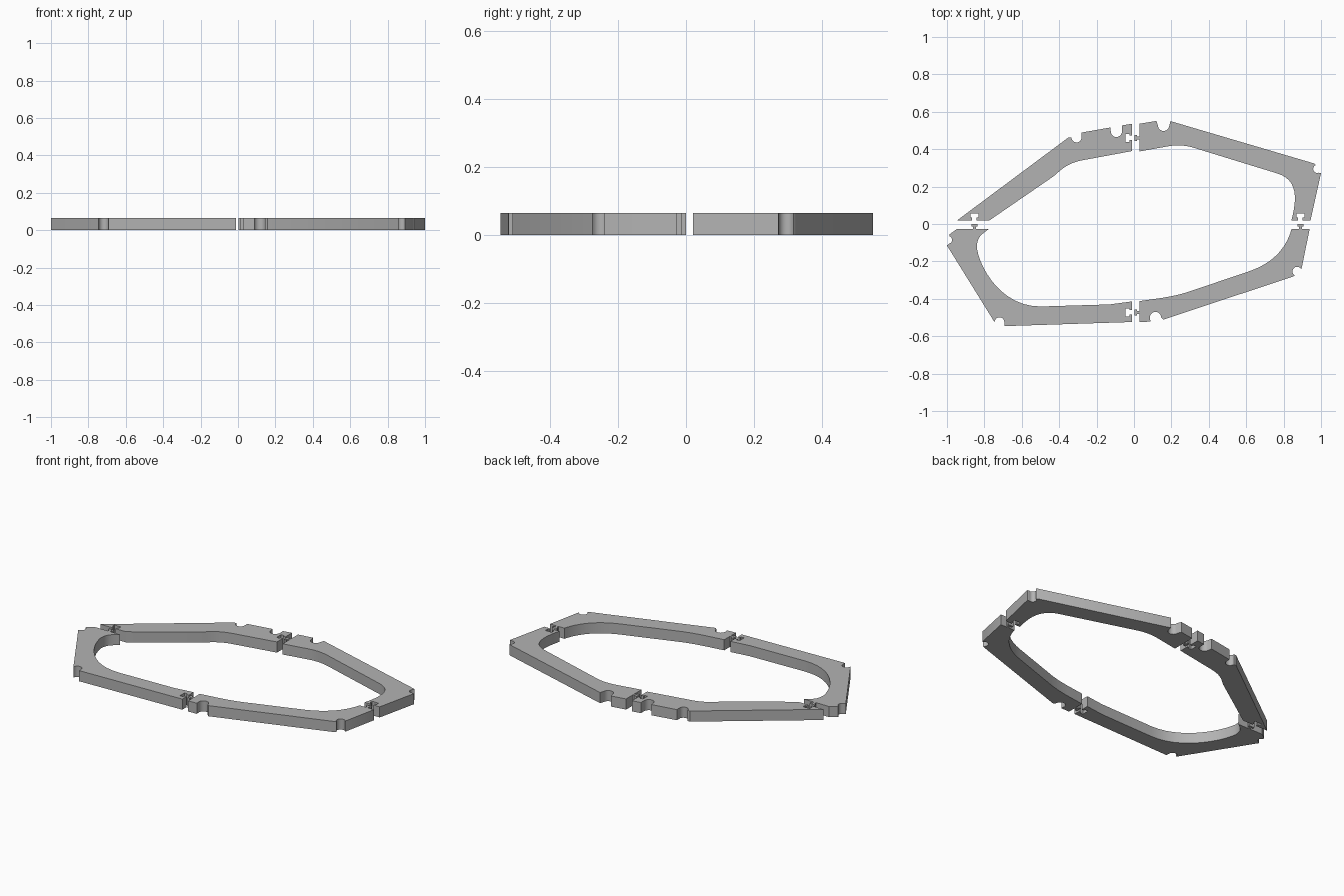
import bpy
import bmesh
from math import cos, sin, radians
from mathutils import Vector

cube = bpy.data.objects.get("Cube")
if cube:
    bpy.data.objects.remove(cube)

HEIGHT = 0.065
BACK_Y, FRONT_Y = 0.02, -0.028      # cut edges at the two side joints
LEFT_X, RIGHT_X = -0.01, 0.03       # cut edges at the back and front joints

grey = bpy.data.materials.new("plain grey")
grey.use_nodes = True
grey.diffuse_color = (0.45, 0.45, 0.45, 1)
grey.node_tree.nodes["Principled BSDF"].inputs["Base Color"].default_value = grey.diffuse_color


def notch(x, y, radius, start, end, steps=10):
    """Round bite taken out of the outer edge, angles in degrees."""
    angles = [radians(start + (end - start) * i / steps) for i in range(steps + 1)]
    return [(x + radius * cos(a), y + radius * sin(a)) for a in angles]


def bend(a, b, c, d, steps=12):
    """Cubic curve for the rounded inner corners."""
    a, b, c, d = map(Vector, (a, b, c, d))
    points = []
    for i in range(steps + 1):
        t = i / steps
        s = 1 - t
        points.append(tuple(a * s**3 + b * 3 * s * s * t + c * 3 * s * t * t + d * t**3))
    return points


def joint(x, y, travel, neck, head, shoulder, depth):
    """T-shaped connector; a positive depth sticks out, a negative one cuts in."""
    along = Vector(travel)
    out = Vector((-along.y, along.x))
    half = [(neck, 0), (neck, shoulder), (head, shoulder), (head, depth)]
    profile = [(-w, d) for w, d in half] + half[::-1]
    return [tuple(Vector((x, y)) + along * w + out * d) for w, d in profile]


def tab(x, y, travel):
    return joint(x, y, travel, 0.007, 0.017, 0.015, 0.028)


def socket(x, y, travel):
    return joint(x, y, travel, 0.012, 0.022, -0.015, -0.036)


def plate(name, outline):
    """Extrude a clockwise outline into a flat frame section."""
    bm = bmesh.new()
    face = bm.faces.new([bm.verts.new((x, y, 0)) for x, y in outline])
    result = bmesh.ops.extrude_face_region(bm, geom=[face])
    top = [v for v in result["geom"] if isinstance(v, bmesh.types.BMVert)]
    bmesh.ops.translate(bm, verts=top, vec=(0, 0, HEIGHT))
    bmesh.ops.recalc_face_normals(bm, faces=bm.faces)
    mesh = bpy.data.meshes.new(name)
    bm.to_mesh(mesh)
    bm.free()
    mesh.materials.append(grey)
    obj = bpy.data.objects.new(name, mesh)
    bpy.context.collection.objects.link(obj)
    bpy.ops.object.select_all(action="DESELECT")
    obj.select_set(True)
    bpy.context.view_layer.objects.active = obj
    bpy.ops.object.shade_smooth_by_angle(angle=radians(30))


UP, DOWN, LEFT, RIGHT = (0, 1), (0, -1), (-1, 0), (1, 0)

# Back section on the -x side: two sockets, two notches
plate("back_right_section", [
    (-0.945, BACK_Y), (-0.35, 0.463),
    *notch(-0.307, 0.463, 0.027, 180, 350),
    (-0.28, 0.489), (-0.127, 0.516),
    *notch(-0.094, 0.495, 0.03, 180, 360),
    (-0.064, 0.527), (LEFT_X, 0.536),
    *socket(LEFT_X, 0.46, DOWN),
    (LEFT_X, 0.39),
    *bend((-0.28, 0.34), (-0.35, 0.325), (-0.38, 0.3), (-0.43, 0.255)),
    (-0.772, BACK_Y),
    *socket(-0.853, BACK_Y, LEFT),
])

# Back section on the +x side: tab and socket
plate("back_left_section", [
    (RIGHT_X, 0.536), (0.12, 0.551),
    *notch(0.158, 0.527, 0.03, 180, 350),
    (0.195, 0.55), (0.965, 0.323),
    *notch(0.98, 0.295, 0.022, 110, 290),
    (1.0, 0.272), (0.944, BACK_Y),
    *socket(0.89, BACK_Y, LEFT),
    *bend((0.842, BACK_Y), (0.87, 0.13), (0.88, 0.235), (0.767, 0.27)),
    *bend((0.318, 0.408), (0.27, 0.423), (0.22, 0.423), (0.174, 0.414)),
    (RIGHT_X, 0.388),
    *tab(RIGHT_X, 0.46, UP),
])

# Front section on the +x side: two tabs
plate("front_left_section", [
    *tab(0.89, FRONT_Y, RIGHT),
    (0.939, FRONT_Y), (0.896, -0.238),
    *notch(0.872, -0.254, 0.025, 30, 240),
    (0.853, -0.28), (0.158, -0.511),
    *notch(0.115, -0.5, 0.03, 0, 180),
    (0.088, -0.522), (RIGHT_X, -0.524),
    *tab(RIGHT_X, -0.473, UP),
    (RIGHT_X, -0.412),
    *bend((0.15, -0.395), (0.21, -0.385), (0.24, -0.378), (0.29, -0.363)),
    *bend((0.612, -0.254), (0.76, -0.205), (0.82, -0.11), (0.842, FRONT_Y)),
])

# Front section on the -x side: tab and socket
plate("front_right_section", [
    *tab(-0.853, FRONT_Y, RIGHT),
    *bend((-0.778, FRONT_Y), (-0.82, -0.06), (-0.84, -0.07), (-0.84, -0.13)),
    *bend((-0.84, -0.13), (-0.82, -0.25), (-0.70, -0.445), (-0.495, -0.441))[1:],
    (-0.131, -0.43), (LEFT_X, -0.414),
    *socket(LEFT_X, -0.473, DOWN),
    (LEFT_X, -0.524), (-0.693, -0.546),
    *notch(-0.719, -0.525, 0.026, 0, 180),
    (-0.748, -0.521), (-1.0, -0.115),
    *notch(-0.995, -0.085, 0.022, -80, 70),
    (-0.987, -0.056), (-0.949, FRONT_Y),
])
